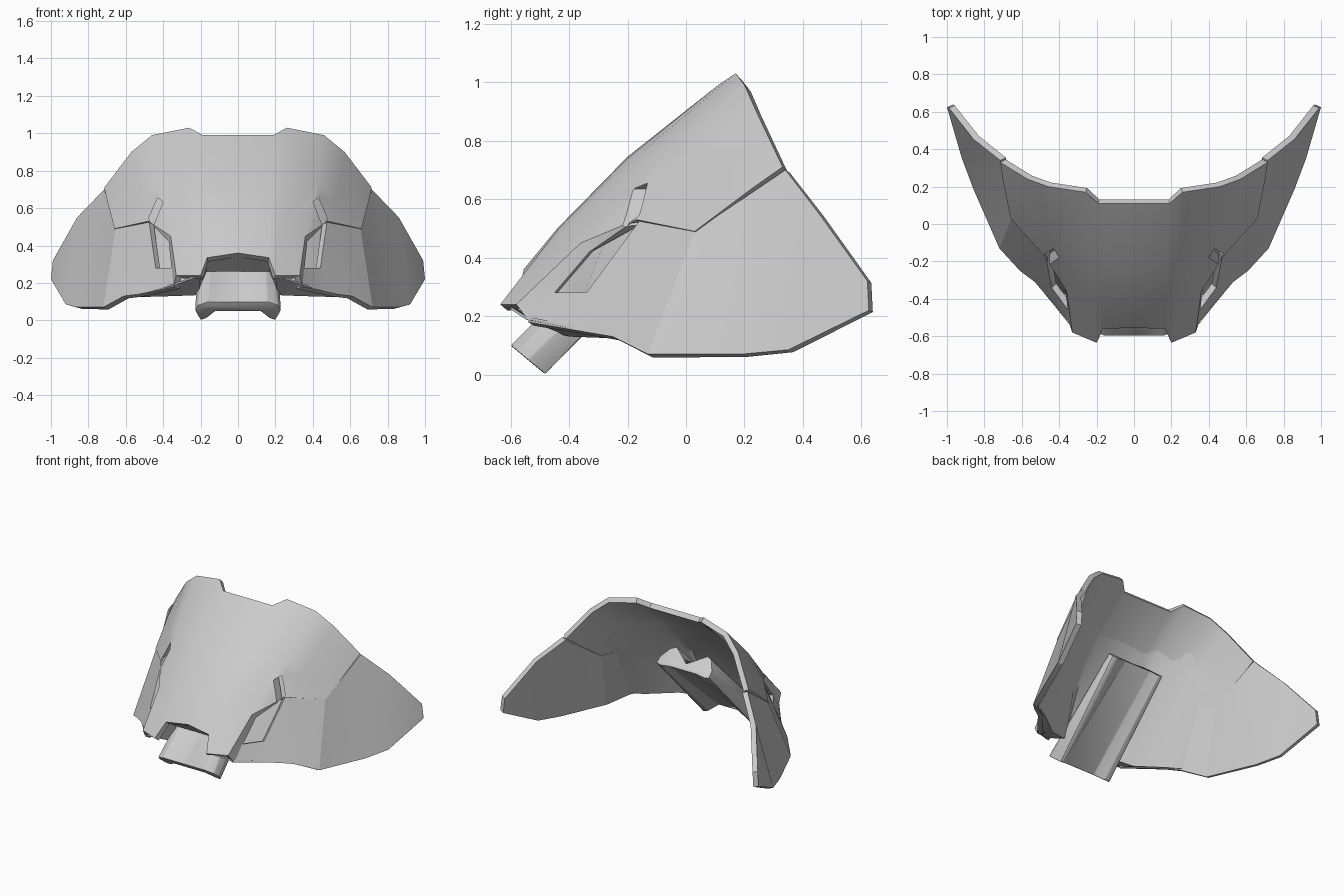
import bpy, bmesh
from mathutils import Vector

if "Cube" in bpy.data.objects:
    bpy.data.objects.remove(bpy.data.objects["Cube"])


def make(name, verts, faces):
    mesh = bpy.data.meshes.new(name)
    mesh.from_pydata(verts, [], faces)
    ob = bpy.data.objects.new(name, mesh)
    bpy.context.collection.objects.link(ob)
    return ob


def grid_faces(ncols, nrows, skip=()):
    return [(c*nrows + r, c*nrows + r + 1, (c+1)*nrows + r + 1, (c+1)*nrows + r)
            for c in range(ncols - 1) for r in range(nrows - 1) if (c, r) not in skip]


def finish(ob, thickness=0, cutter=None, mirror=True, angle=0.45):
    if mirror:
        m = ob.modifiers.new("mirror", 'MIRROR')
        m.merge_threshold = 0.0005
    if thickness:
        s = ob.modifiers.new("thickness", 'SOLIDIFY')
        s.thickness = thickness
        s.offset = -1
    if cutter:
        b = ob.modifiers.new("cut", 'BOOLEAN')
        b.object = cutter
        b.operation = 'DIFFERENCE'
        b.solver = 'EXACT'
    bpy.ops.object.select_all(action='DESELECT')
    ob.select_set(True)
    bpy.context.view_layer.objects.active = ob
    bpy.ops.object.convert(target='MESH')
    bpy.ops.object.shade_smooth_by_angle(angle=angle)


def prism(name, ring_a, ring_b):
    n = len(ring_a)
    ob = make(name, ring_a + ring_b,
              [tuple(range(n)), tuple(range(2*n - 1, n - 1, -1))] +
              [(i, i + n, (i+1) % n + n, (i+1) % n) for i in range(n)])
    bm = bmesh.new()
    bm.from_mesh(ob.data)
    bmesh.ops.recalc_face_normals(bm, faces=bm.faces)
    bm.to_mesh(ob.data)
    bm.free()
    return ob


# Slot cutter for the short branch above each vent
slot = [(.40, .635), (.43, .655), (.478, .545), (.455, .50)]
cutter = prism("slot_cutter", [(x, -.4, z) for x, z in slot], [(x, 0, z) for x, z in slot])
cutter.hide_render = True
finish(cutter)

# Front shell: columns from the centre outward, each from top to bottom,
# then a flange turning in along the vent
front = [
    (0, .11, .99), (0, -.20, .745), (0, -.44, .50), (0, -.555, .36),
    (.19, .11, .99), (.18, -.20, .74), (.17, -.435, .50), (.165, -.56, .335),
    (.26, .17, 1.03), (.25, -.17, .745), (.22, -.42, .49), (.20, -.635, .24),
    (.46, .20, .99), (.43, -.07, .74), (.36, -.36, .45), (.33, -.58, .24),
    (.57, .24, .90), (.545, .10, .78), (.515, -.04, .65), (.48, -.17, .53),
    (.715, .33, .71), (.70, .23, .64), (.68, .13, .565), (.66, .03, .49),
    (.345, -.535, .18), (.37, -.33, .42)]
shell = make("front_shell", front, grid_faces(6, 4, {(3, 2)}) +
             [(14, 19, 18), (14, 15, 24, 25), (14, 25, 19)])
finish(shell, .035, cutter)
bpy.data.objects.remove(cutter)

# Swept side panels, upper and lower edge pairs from front to rear
side = [
    (.345, -.47, .28), (.34, -.54, .18),
    (.44, -.34, .28), (.53, -.31, .14),
    (.475, -.16, .525), (.61, -.25, .13),
    (.655, .03, .49), (.72, -.13, .07),
    (.715, .34, .70), (.86, .19, .07),
    (.86, .455, .55), (.92, .35, .085),
    (.99, .62, .32), (1.0, .625, .22)]
panels = make("side_panels", side, grid_faces(7, 2))
finish(panels, .035, angle=0.2)

# Inner liner and sloping underside: columns of top, middle, bottom and front lip
liner = [
    (0, -.07, .82), (0, -.33, .49), (0, -.44, .26), (0, -.545, .355),
    (.18, -.07, .82), (.18, -.33, .49), (.17, -.44, .26), (.165, -.55, .33),
    (.24, -.04, .82), (.22, -.32, .48), (.21, -.42, .135), (.20, -.625, .24),
    (.37, 0, .80), (.32, -.26, .48), (.33, -.40, .13), (.335, -.55, .19),
    (.50, .09, .78), (.46, -.10, .50), (.50, -.27, .125), (.53, -.305, .14),
    (.63, .14, .62), (.61, .01, .48), (.60, -.21, .125), (.61, -.245, .13)]
lining = make("inner_liner", liner, [f[::-1] for f in grid_faces(6, 4)])
finish(lining, .01)

# Nose channel running up inside the shell: arched at the front,
# with a grooved top and flat underside at the inner end
start, along, out = Vector((0, -.48, 0)), Vector((0, .70, .714)), Vector((0, -.77, .64))


def ring(dist, half):
    pts = half + [(-x, n) for x, n in reversed(half) if x]
    return [tuple(start + along*dist + out*n + Vector((x, 0, 0))) for x, n in pts]


front_half = [(0, .155), (.16, .155), (.215, .125), (.23, .08), (.20, 0), (.17, .015), (.12, .075)]
inner_half = [(0, .06), (.12, .15), (.16, .13), (.20, .06), (.205, .01), (.17, 0), (.10, .01)]
nose = prism("nose_channel", ring(0, front_half), ring(.75, inner_half))
bev = nose.modifiers.new("soft_edges", 'BEVEL')
bev.width = .006
bev.segments = 2
finish(nose, mirror=False)
